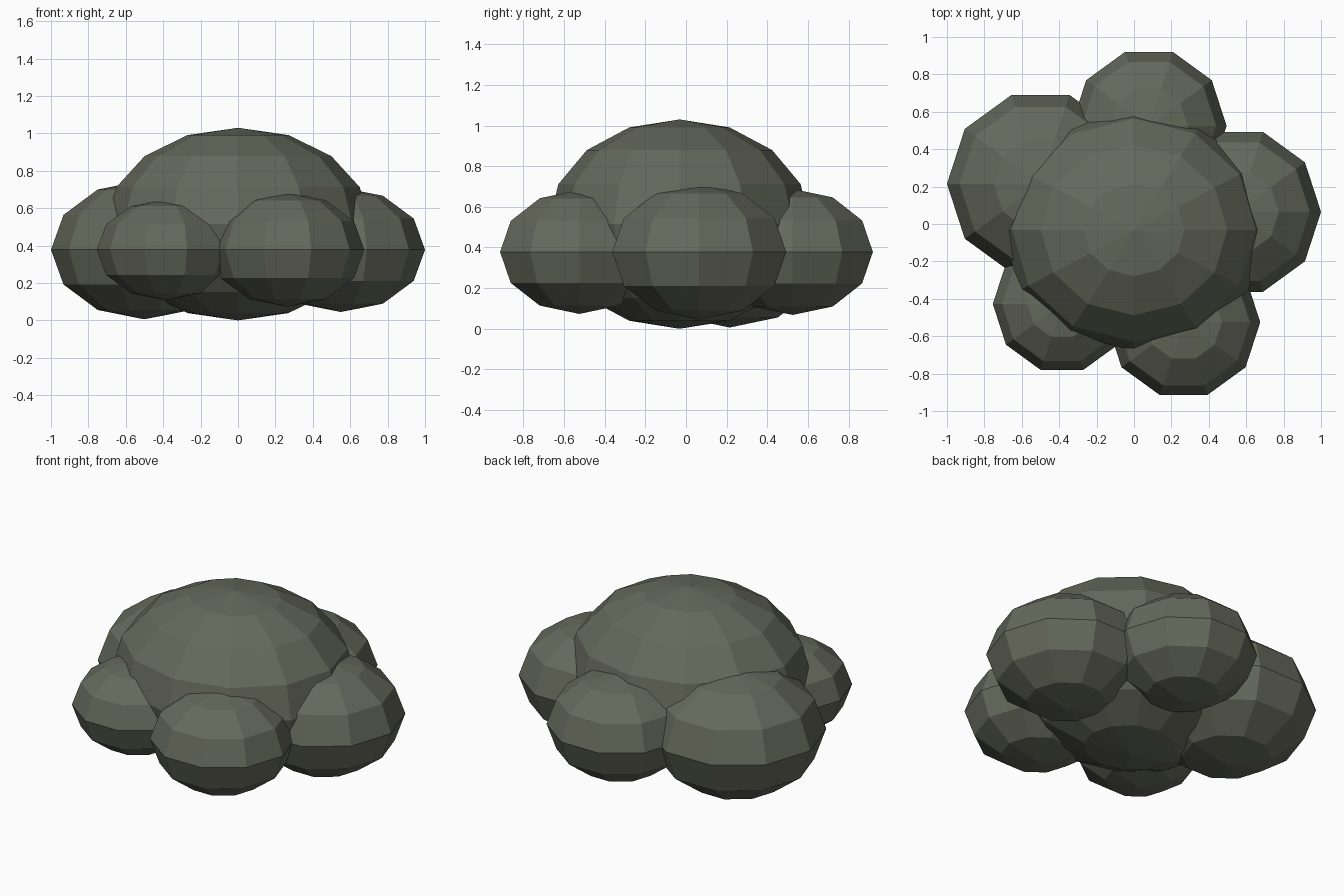
import bpy, bmesh
from math import sin, cos, pi

if "Cube" in bpy.data.objects:
    bpy.data.objects.remove(bpy.data.objects["Cube"])

leaf = bpy.data.materials.new("leaf_green")
leaf.diffuse_color = (0.13, 0.14, 0.105, 1)
leaf.use_nodes = True
leaf.node_tree.nodes["Principled BSDF"].inputs["Base Color"].default_value = leaf.diffuse_color


def blob(name, centre, radii, segments, rings):
    """Flat-shaded faceted ellipsoid with a corner pointing along +x."""
    bm = bmesh.new()
    (cx, cy, cz), (rx, ry, rz) = centre, radii
    rows = []
    for i in range(1, rings):
        p = pi * i / rings
        rows.append([bm.verts.new((cx + rx * sin(p) * cos(2 * pi * k / segments),
                                   cy + ry * sin(p) * sin(2 * pi * k / segments),
                                   cz + rz * cos(p))) for k in range(segments)])
    top = bm.verts.new((cx, cy, cz + rz))
    bottom = bm.verts.new((cx, cy, cz - rz))
    for k in range(segments):
        n = (k + 1) % segments
        bm.faces.new((top, rows[0][k], rows[0][n]))
        bm.faces.new((bottom, rows[-1][n], rows[-1][k]))
        for a, b in zip(rows, rows[1:]):
            bm.faces.new((a[k], b[k], b[n], a[n]))
    mesh = bpy.data.meshes.new(name)
    bm.to_mesh(mesh)
    bm.free()
    mesh.materials.append(leaf)
    bpy.context.collection.objects.link(bpy.data.objects.new(name, mesh))


# Large central mound
blob("central_mound", (0, -0.032, 0.515), (0.705, 0.645, 0.515), 12, 8)

# Surrounding lobes: name, x, y, radius, half height
for name, x, y, r, h in [
    ("left_lobe", -0.50, 0.215, 0.50, 0.372),
    ("right_lobe", 0.55, 0.065, 0.45, 0.333),
    ("back_lobe", 0.08, 0.525, 0.415, 0.31),
    ("front_right_lobe", 0.265, -0.525, 0.41, 0.305),
    ("front_left_lobe", -0.385, -0.428, 0.37, 0.27),
]:
    blob(name, (x, y, 0.378), (r, r, h), 10, 6)
